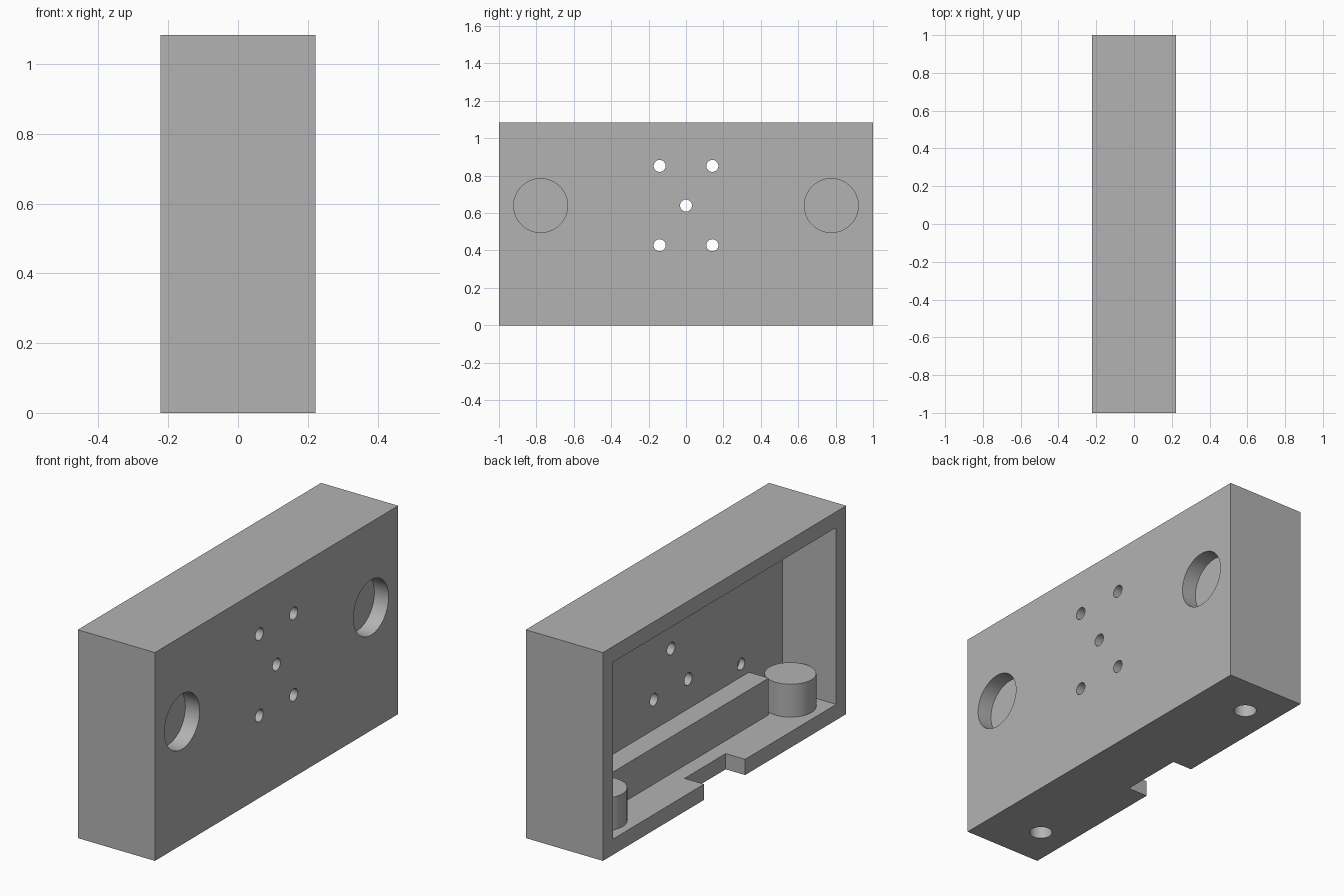
import bpy
import math

if "Cube" in bpy.data.objects:
    bpy.data.objects.remove(bpy.data.objects["Cube"], do_unlink=True)

# Overall sizes
HX, HY, H = 0.222, 1.0, 1.084     # half depth, half length, height
WALL = 0.082                      # rim and floor thickness
BACK = 0.086                      # inner face of the thick plate
MID = 0.64                        # height of the hole pattern
BOSS_X, SIDE_Y = -0.057, 0.777

gray = bpy.data.materials.new("plain gray")
gray.use_nodes = True
COLOR = (0.45, 0.45, 0.45, 1)
gray.diffuse_color = COLOR
gray.node_tree.nodes["Principled BSDF"].inputs["Base Color"].default_value = COLOR


def finish(obj, name):
    obj.name = name
    bpy.ops.object.transform_apply(location=True, rotation=True, scale=True)
    obj.data.materials.append(gray)
    return obj


def box(name, x, y, z):
    """Box from (low, high) pairs."""
    bpy.ops.mesh.primitive_cube_add(size=1, location=[(a + b) / 2 for a, b in (x, y, z)])
    obj = bpy.context.object
    obj.scale = [b - a for a, b in (x, y, z)]
    return finish(obj, name)


def rod(name, radius, axis, start, end, at):
    """Cylinder along X or Z; 'at' holds the other two coordinates."""
    middle = (start + end) / 2
    loc = (middle, *at) if axis == "X" else (*at, middle)
    turn = (0, math.pi / 2, 0) if axis == "X" else (0, 0, 0)
    bpy.ops.mesh.primitive_cylinder_add(vertices=64, radius=radius, depth=end - start,
                                        location=loc, rotation=turn)
    return finish(bpy.context.object, name)


def cut(target, cutter):
    """Subtract the cutter and remove it."""
    mod = target.modifiers.new("cut", "BOOLEAN")
    mod.operation = "DIFFERENCE"
    mod.solver = "EXACT"
    mod.object = cutter
    bpy.context.view_layer.objects.active = target
    bpy.ops.object.modifier_apply(modifier=mod.name)
    bpy.data.objects.remove(cutter, do_unlink=True)


def smooth(obj):
    bpy.ops.object.select_all(action="DESELECT")
    obj.select_set(True)
    bpy.context.view_layer.objects.active = obj
    bpy.ops.object.shade_smooth_by_angle(angle=math.radians(30))


# Housing: block hollowed from the open side
housing = box("housing", (-HX, HX), (-HY, HY), (0, H))
inner = HY - WALL
cut(housing, box("cavity", (-HX - 0.1, BACK), (-inner, inner), (WALL, H - WALL)))

# Cable notch in the floor's open edge
cut(housing, box("notch", (-HX - 0.1, -HX + 0.112), (-0.169, 0.169), (-0.1, WALL + 0.05)))

# Through holes in the plate: centre and four corners
spots = [(0, MID)] + [(y, MID + z) for y in (-0.141, 0.141) for z in (-0.212, 0.212)]
for spot in spots:
    cut(housing, rod("hole", 0.032, "X", 0, HX + 0.1, spot))

for side in (-1, 1):
    # Large blind recess outside, small blind hole inside
    cut(housing, rod("recess", 0.144, "X", HX - 0.082, HX + 0.1, (side * SIDE_Y, MID)))
    cut(housing, rod("pilot", 0.03, "X", 0, BACK + 0.03, (side * 0.576, 0.34)))
    # Screw boss on the floor with a blind hole from below
    boss = rod("left_boss" if side < 0 else "right_boss", 0.122, "Z", WALL, 0.253,
               (BOSS_X, side * SIDE_Y))
    for part in (housing, boss):
        cut(part, rod("screw_hole", 0.055, "Z", -0.1, 0.2, (BOSS_X, side * SIDE_Y)))
    smooth(boss)
smooth(housing)

# Ledge along the foot of the plate
box("inner_ledge", (-0.028, BACK), (-0.64, 0.64), (WALL, 0.273))
